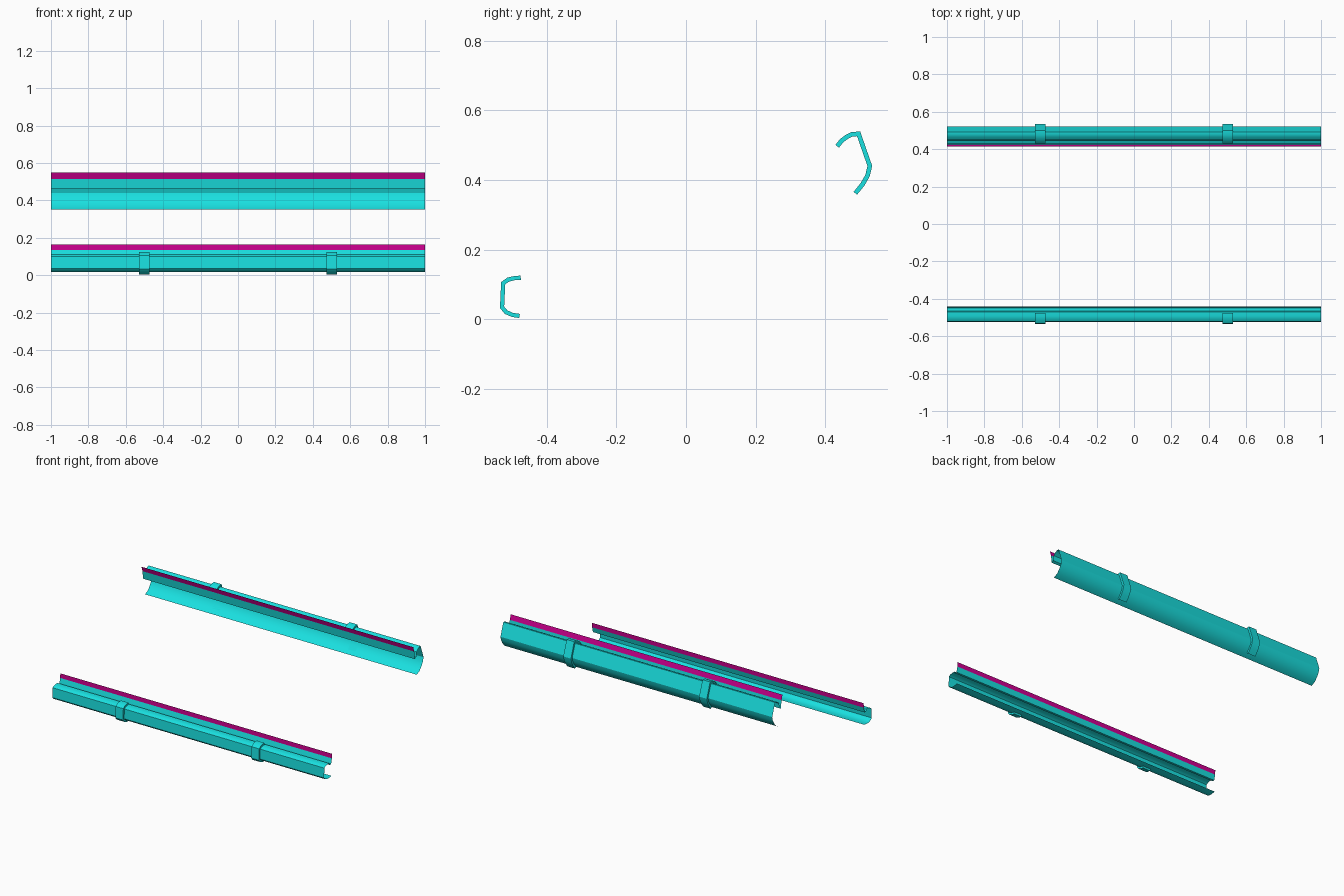
import bpy, math
from mathutils import Vector

if "Cube" in bpy.data.objects:
    bpy.data.objects.remove(bpy.data.objects["Cube"])


def material(name, rgb):
    m = bpy.data.materials.new(name)
    m.diffuse_color = (*rgb, 1)
    m.use_nodes = True
    m.node_tree.nodes["Principled BSDF"].inputs["Base Color"].default_value = m.diffuse_color
    return m


TEAL = material("teal", (0.01, 0.75, 0.75))
MAGENTA = material("magenta", (0.62, 0.0, 0.28))


def make(name, verts, faces, mat):
    me = bpy.data.meshes.new(name)
    me.from_pydata(verts, [], faces)
    me.materials.append(mat)
    me.shade_smooth()
    me.set_sharp_from_angle(angle=math.radians(30))
    ob = bpy.data.objects.new(name, me)
    bpy.context.collection.objects.link(ob)
    return ob


def sheet(name, profile, mat):
    # thin open sheet: (y, z) profile swept along the full length
    n = len(profile)
    verts = [(x, y, z) for x in (-1, 1) for y, z in profile]
    faces = [(i, i + 1, n + i + 1, n + i) for i in range(n - 1)]
    return make(name, verts, faces, mat)


def offset(path, d):
    # shift a (y, z) path sideways by d, mitred at the corners
    pts = [Vector(p) for p in path]
    out = []
    for i, p in enumerate(pts):
        a = (p - pts[i - 1]).normalized() if i else None
        b = (pts[i + 1] - p).normalized() if i < len(pts) - 1 else None
        a, b = a or b, b or a
        na, nb = Vector((-a.y, a.x)), Vector((-b.y, b.x))
        m = (na + nb).normalized()
        out.append(tuple(p + m * d / m.dot(na)))
    return out


def bracket(name, path, thick, x, width=0.056):
    # solid band wrapped round the outside of a rail
    inner, outer = path, offset(path, thick)
    n = len(path)
    ring = inner + outer[::-1]
    k = len(ring)
    verts = [(x + s * width / 2, y, z) for s in (-1, 1) for y, z in ring]
    faces = [(i, (i + 1) % k, k + (i + 1) % k, k + i) for i in range(k)]
    for i in range(n - 1):
        cap = (i, k - 1 - i, k - 2 - i, i + 1)
        faces += [cap, tuple(v + k for v in cap[::-1])]
    return make(name, verts, faces, TEAL)


# Cross-sections hugged by the brackets, top lip to bottom lip
front_c = [(-0.475, 0.113), (-0.492, 0.112), (-0.509, 0.108), (-0.520, 0.100),
           (-0.523, 0.036), (-0.514, 0.025), (-0.498, 0.018), (-0.478, 0.015)]
rear_c = [(0.440, 0.493), (0.452, 0.508), (0.465, 0.518), (0.479, 0.525),
          (0.492, 0.526), (0.522, 0.440), (0.516, 0.415), (0.503, 0.392),
          (0.482, 0.366)]

# Hooked top channel and lower lip complete each rail
front_rail = [(-0.441, 0.135), (-0.450, 0.100), (-0.465, 0.100),
              (-0.470, 0.113)] + front_c[1:-1] + [(-0.478, 0.016), (-0.445, 0.020)]
rear_rail = [(0.424, 0.515), (0.431, 0.462), (0.446, 0.470),
             (0.449, 0.503)] + rear_c[2:] + [(0.452, 0.350)]
sheet("front_rail", front_rail, TEAL)
sheet("rear_rail", rear_rail, TEAL)

# Coloured strips standing on the hooks
sheet("front_strip", [(-0.441, 0.135), (-0.440, 0.165)], MAGENTA)
sheet("rear_strip", [(0.424, 0.515), (0.414, 0.548)], MAGENTA)

# Two brackets on each rail
for side, x in (("left", -0.5), ("right", 0.5)):
    bracket("front_bracket_" + side, front_c, -0.012, x)
    bracket("rear_bracket_" + side, rear_c, 0.013, x)
